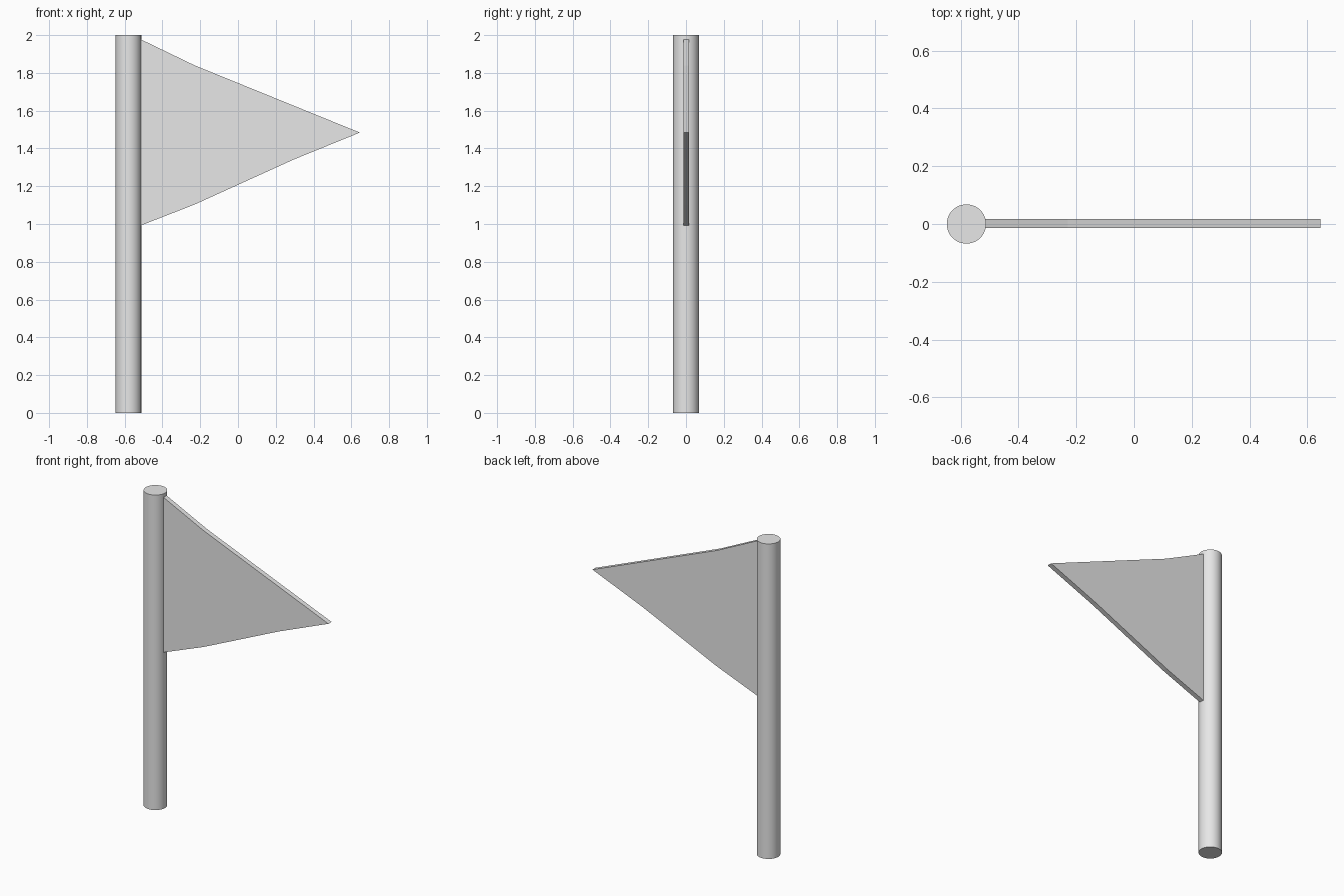
import bpy
import bmesh
import math

if "Cube" in bpy.data.objects:
    bpy.data.objects.remove(bpy.data.objects["Cube"], do_unlink=True)

# One plain grey for the whole model
grey = bpy.data.materials.new("light_grey")
grey.use_nodes = True
grey.diffuse_color = (0.8, 0.8, 0.8, 1)
grey.node_tree.nodes["Principled BSDF"].inputs["Base Color"].default_value = (0.8, 0.8, 0.8, 1)

# Round upright pole with sharp rims
bpy.ops.mesh.primitive_cylinder_add(vertices=48, radius=0.068, depth=2, location=(-0.58, 0, 1))
pole = bpy.context.object
pole.name = "pole"
pole.data.materials.append(grey)
bpy.ops.object.shade_smooth_by_angle(angle=math.radians(35))

# Pennant: bent triangular outline, extruded to a thin slab
outline = [(-0.52, 0.99), (-0.23, 1.103), (0.294, 1.341), (0.645, 1.484),
           (-0.23, 1.84), (-0.52, 1.98)]
front, back = -0.014, 0.017
bm = bmesh.new()
face = bm.faces.new([bm.verts.new((x, front, z)) for x, z in outline])
result = bmesh.ops.extrude_face_region(bm, geom=[face])
moved = [v for v in result["geom"] if isinstance(v, bmesh.types.BMVert)]
bmesh.ops.translate(bm, vec=(0, back - front, 0), verts=moved)
bmesh.ops.recalc_face_normals(bm, faces=bm.faces)
mesh = bpy.data.meshes.new("pennant")
bm.to_mesh(mesh)
bm.free()
mesh.materials.append(grey)
pennant = bpy.data.objects.new("pennant", mesh)
bpy.context.collection.objects.link(pennant)
